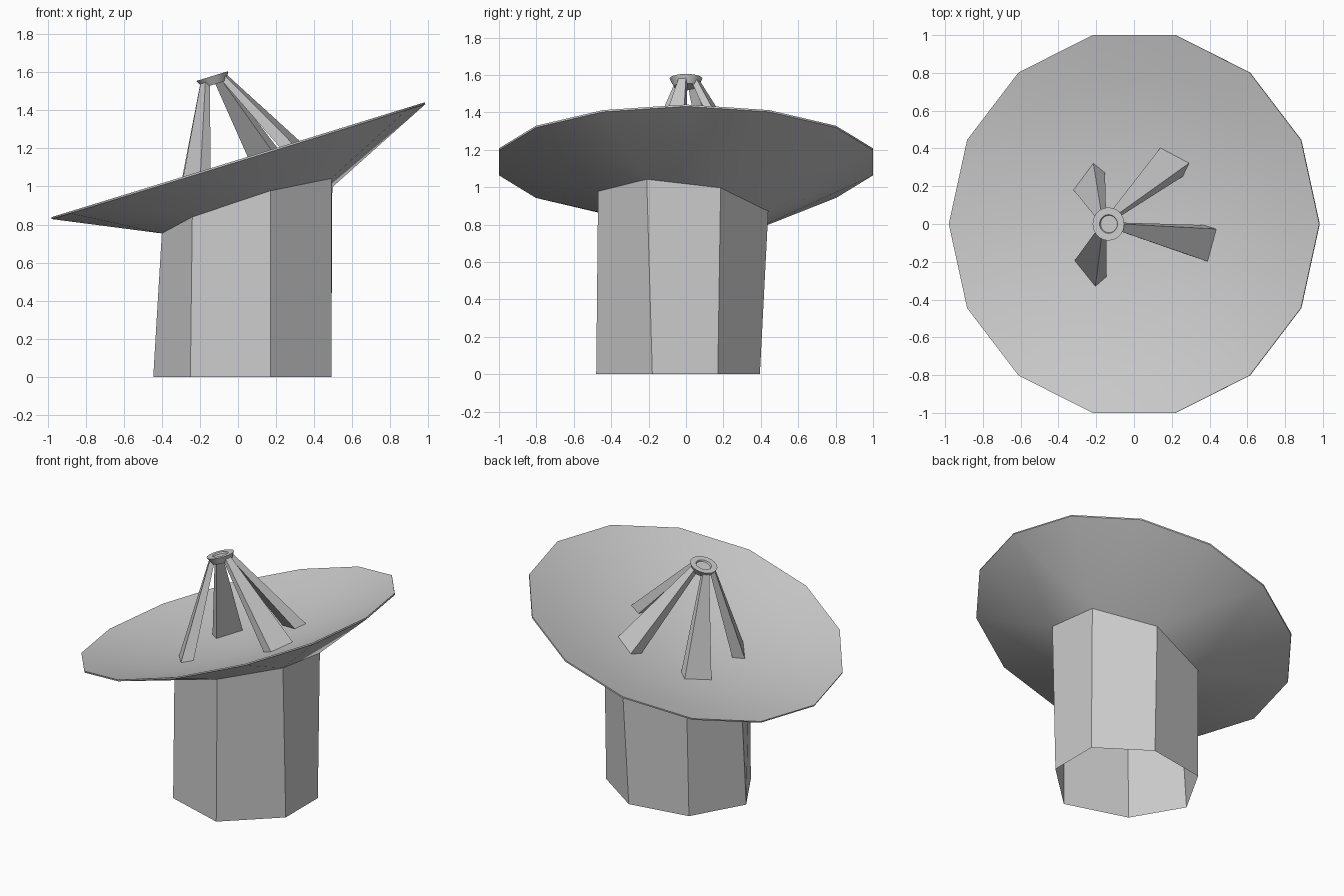
import bpy, bmesh, math
from mathutils import Matrix, Vector

cube = bpy.data.objects.get("Cube")
if cube:
    bpy.data.objects.remove(cube, do_unlink=True)

grey = bpy.data.materials.new("plain_grey")
grey.use_nodes = True
colour = (0.6, 0.6, 0.6, 1)
grey.diffuse_color = colour
grey.node_tree.nodes["Principled BSDF"].inputs["Base Color"].default_value = colour

# Tilted frame shared by the dish, legs and feed
TILT = Matrix.Translation((0, 0, 1.14)) @ Matrix.Rotation(math.radians(-17.1), 4, 'Y')
SIDES, RADIUS, DEPTH = 14, 1.026, 0.158


def polar(r, angle, h):
    return Vector((r * math.cos(angle), r * math.sin(angle), h))


def finish(name, bm, smooth=None):
    bmesh.ops.recalc_face_normals(bm, faces=bm.faces)
    mesh = bpy.data.meshes.new(name)
    bm.to_mesh(mesh)
    bm.free()
    obj = bpy.data.objects.new(name, mesh)
    bpy.context.collection.objects.link(obj)
    mesh.materials.append(grey)
    if smooth:
        bpy.ops.object.select_all(action='DESELECT')
        obj.select_set(True)
        bpy.context.view_layer.objects.active = obj
        bpy.ops.object.shade_smooth_by_angle(angle=math.radians(smooth))
    return obj


def ring(bm, r, h, n=SIDES):
    return [bm.verts.new(TILT @ polar(r, math.tau * i / n, h)) for i in range(n)]


def bridge(bm, a, b):
    n = len(a)
    for i in range(n):
        j = (i + 1) % n
        bm.faces.new((a[i], a[j], b[j], b[i]))


# Pedestal outline: uneven seven-sided foot and slanted top
FOOT = [(.49, -.18), (.49, .17), (.16, .395), (-.25, .325),
        (-.445, -.02), (-.25, -.35), (.17, -.48)]
TOP = [(.49, -.21), (.495, .185), (.18, .44), (-.24, .335),
       (-.40, -.03), (-.24, -.35), (.17, -.47)]
top_points = [Vector((x, y, .87 + .3 * x - .12 * y)) for x, y in TOP]

bm = bmesh.new()
low = [bm.verts.new((x, y, 0)) for x, y in FOOT]
high = [bm.verts.new(p) for p in top_points]
bridge(bm, low, high)
finish("pedestal", bm)

# Dish: shallow bowl, thin rim and a back that narrows to the pedestal top
bm = bmesh.new()
centre = bm.verts.new(TILT @ Vector((0, 0, -DEPTH)))
rings = [ring(bm, RADIUS * f, -DEPTH * (1 - f * f)) for f in (.2, .4, .6, .8, 1)]
for i in range(SIDES):
    bm.faces.new((centre, rings[0][i], rings[0][(i + 1) % SIDES]))
for a, b in zip(rings, rings[1:]):
    bridge(bm, a, b)
rim = ring(bm, RADIUS, -.01)
bridge(bm, rings[-1], rim)
neck = [bm.verts.new(p) for p in top_points]
for i, p in enumerate(neck):
    q = neck[(i + 1) % len(neck)]
    r0, r1, r2 = (rim[(2 * i + k) % SIDES] for k in (-1, 0, 1))
    for tri in ((p, r0, r1), (p, r1, q), (q, r1, r2)):
        bm.faces.new(tri)
finish("dish", bm, 50)


# Feed legs: tapered bars, wide at the dish and narrow at the feed
def feed_leg(name, degrees):
    bm = bmesh.new()
    turn = TILT @ Matrix.Rotation(math.radians(degrees), 4, 'Z')

    def section(inner, outer, half, h_in, h_out):
        corners = ((inner, -half, h_in), (outer, -half, h_out),
                   (outer, half, h_out), (inner, half, h_in))
        return [bm.verts.new(turn @ Vector(c)) for c in corners]

    foot = section(.335, .41, .09, -.155, -.137)
    head = section(.045, .075, .021, .43, .44)
    bridge(bm, foot, head)
    bm.faces.new(foot)
    bm.faces.new(head)
    finish(name, bm)


for number, degrees in enumerate((-16, 63, 142, 220), 1):
    feed_leg(f"feed_leg_{number}", degrees)

# Feed: flared cap with a shallow recess on top
bm = bmesh.new()
profile = ((.065, .415), (.088, .46), (.05, .46), (.046, .45))
loops = [ring(bm, r, h, 20) for r, h in profile]
for a, b in zip(loops, loops[1:]):
    bridge(bm, a, b)
bm.faces.new(loops[0])
bm.faces.new(loops[-1])
finish("feed", bm, 30)
